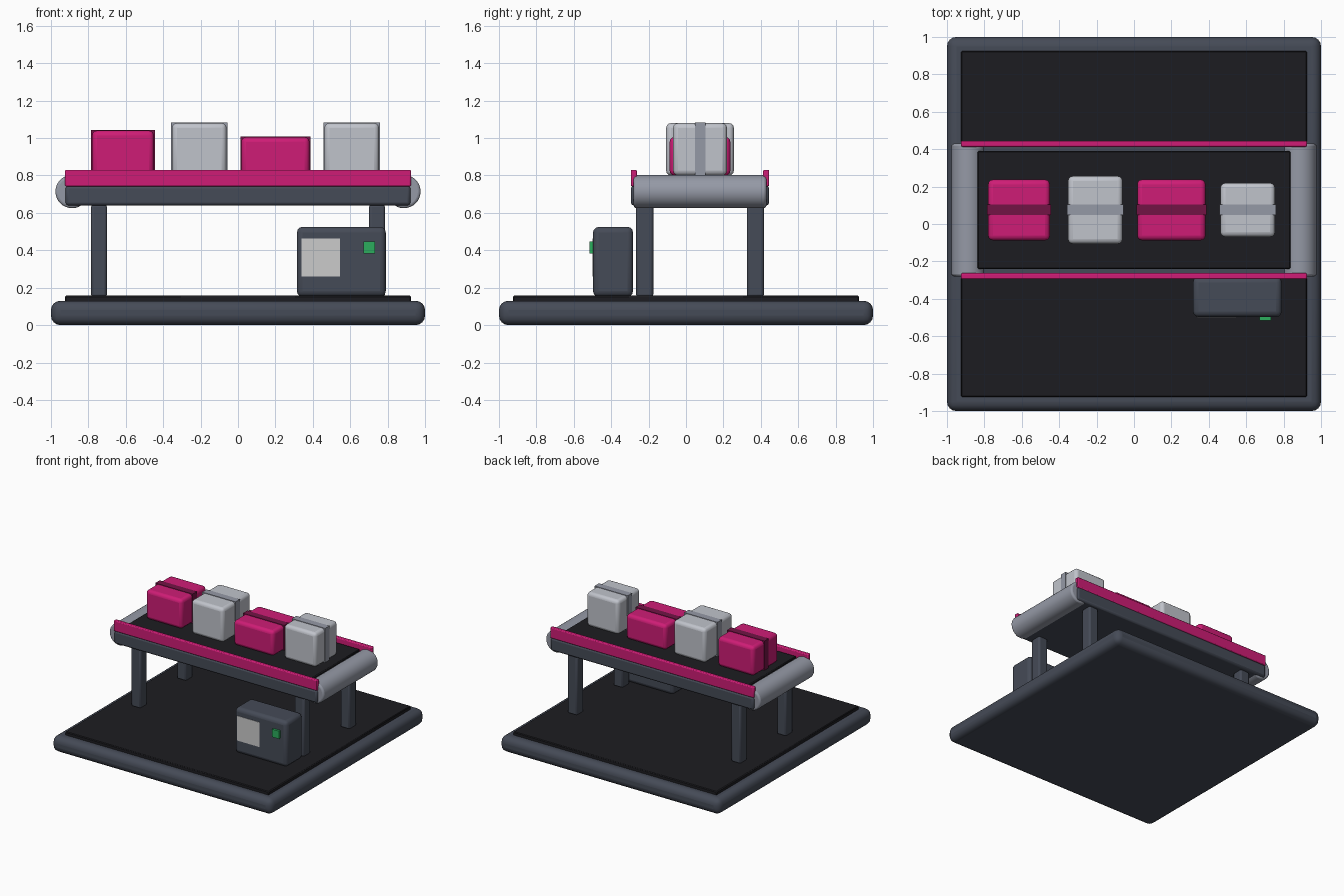
import bpy, math

if "Cube" in bpy.data.objects:
    bpy.data.objects.remove(bpy.data.objects["Cube"])

def material(name, r, g, b):
    m = bpy.data.materials.new(name)
    m.diffuse_color = (r, g, b, 1)
    m.use_nodes = True
    m.node_tree.nodes["Principled BSDF"].inputs["Base Color"].default_value = m.diffuse_color
    return m

SLATE = material("slate", 0.06, 0.07, 0.095)
BLACK = material("black", 0.012, 0.012, 0.015)
PINK = material("pink", 0.62, 0.012, 0.18)
DARK_PINK = material("dark_pink", 0.17, 0.007, 0.06)
LIGHT = material("light_grey", 0.53, 0.55, 0.60)
STEEL = material("steel", 0.30, 0.32, 0.38)
GREEN = material("green", 0.025, 0.42, 0.11)

def finish(ob, name, mat, bevel, segments):
    ob.name = name
    if mat:
        ob.data.materials.append(mat)
    if bevel:
        mod = ob.modifiers.new("bevel", "BEVEL")
        mod.width, mod.segments = bevel, segments
        mod.limit_method = 'ANGLE'
        bpy.ops.object.shade_smooth_by_angle(angle=math.radians(40))
        bpy.ops.object.modifier_apply(modifier="bevel")
    return ob

def box(name, x, y, z, mat, bevel=0.0, segments=3):
    """Box from (min, max) ranges."""
    bpy.ops.mesh.primitive_cube_add(size=1, location=[sum(r) / 2 for r in (x, y, z)])
    ob = bpy.context.object
    ob.scale = [r[1] - r[0] for r in (x, y, z)]
    bpy.ops.object.transform_apply(location=False, rotation=False, scale=True)
    return finish(ob, name, mat, bevel, segments)

CY = 0.075  # conveyor centre line

# Base and floor mat
box("base", (-1, 1), (-1, 1), (0, 0.13), SLATE, 0.05, 4)
box("floor_mat", (-0.925, 0.925), (-0.925, 0.925), (0.12, 0.157), BLACK, 0.006, 1)

# Conveyor bed and belt
box("conveyor_frame", (-0.922, 0.922), (CY - 0.37, CY + 0.37), (0.64, 0.745), SLATE, 0.015, 2)
box("belt", (-0.837, 0.837), (CY - 0.315, CY + 0.315), (0.735, 0.803), BLACK, 0.006, 1)

# Legs, rollers and side rails, mirrored
for sx, xn in ((-1, "left"), (1, "right")):
    for sy, yn in ((-1, "front"), (1, "back")):
        lx, ly = sx * 0.743, CY + sy * 0.296
        box(f"{yn}_{xn}_leg", (lx - 0.043, lx + 0.043), (ly - 0.046, ly + 0.046),
            (0.15, 0.645), SLATE, 0.014, 2)
    bpy.ops.mesh.primitive_cylinder_add(vertices=32, radius=0.089, depth=0.71,
                                        location=(sx * 0.887, CY, 0.714),
                                        rotation=(math.pi / 2, 0, 0))
    finish(bpy.context.object, f"{xn}_roller", STEEL, 0.014, 3)
for sy, yn in ((-1, "front"), (1, "back")):
    ry = CY + sy * 0.354
    box(f"{yn}_rail", (-0.925, 0.925), (ry - 0.016, ry + 0.016), (0.742, 0.83), PINK, 0.007, 2)

# Strapped parcels: centre x, width, depth, top, colours
parcels = ((-0.615, 0.33, 0.325, 1.04, PINK, DARK_PINK),
           (-0.207, 0.292, 0.362, 1.08, LIGHT, STEEL),
           (0.200, 0.365, 0.325, 1.005, PINK, DARK_PINK),
           (0.608, 0.292, 0.288, 1.08, LIGHT, STEEL))
for i, (px, w, d, top, col, strap) in enumerate(parcels, 1):
    box(f"parcel_{i}", (px - w / 2, px + w / 2), (CY - d / 2, CY + d / 2),
        (0.80, top), col, 0.026, 3)
    hw = w / 2 + 0.005
    box(f"parcel_strap_{i}", (px - hw, px + hw), (CY - 0.028, CY + 0.028),
        (0.80, top + 0.004), strap)

# Control cabinet with screen and button
box("control_cabinet", (0.315, 0.79), (-0.497, -0.283), (0.152, 0.525), SLATE, 0.03, 3)
box("cabinet_screen", (0.34, 0.545), (-0.500, -0.49), (0.26, 0.463), None)
box("cabinet_button", (0.67, 0.733), (-0.516, -0.49), (0.383, 0.447), GREEN)
